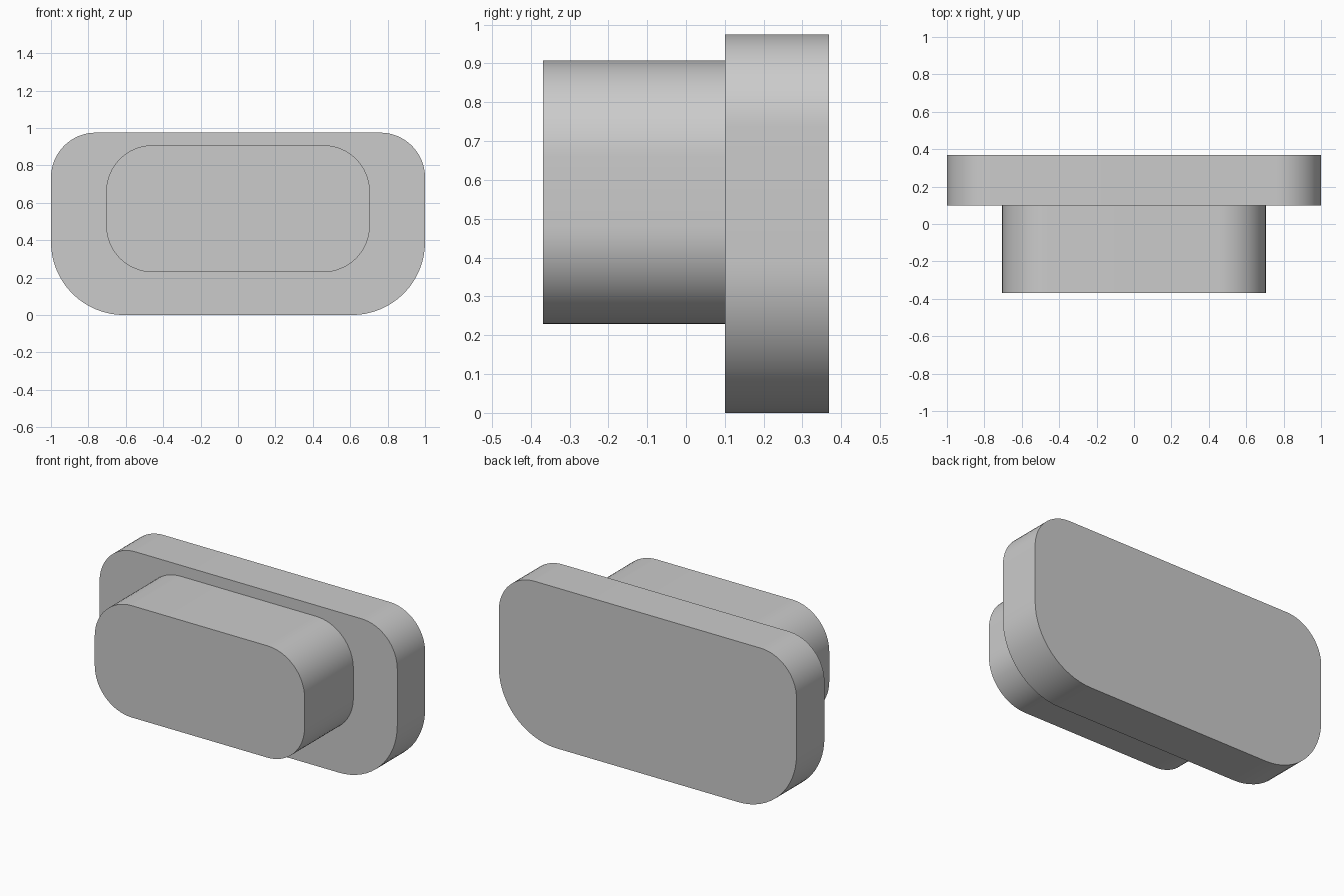
import bpy, bmesh, math

cube = bpy.data.objects.get("Cube")
if cube:
    bpy.data.objects.remove(cube, do_unlink=True)

grey = bpy.data.materials.new("light grey")
grey.use_nodes = True
colour = (0.6, 0.6, 0.6, 1)
grey.diffuse_color = colour
grey.node_tree.nodes["Principled BSDF"].inputs["Base Color"].default_value = colour


def rounded_block(name, half_width, bottom, top, front, back, low_radius, high_radius, steps=16):
    """Extrude a rounded rectangle outline from front to back."""
    outline = []
    corners = [(1, -1, low_radius, -90), (1, 1, high_radius, 0),
               (-1, 1, high_radius, 90), (-1, -1, low_radius, 180)]
    for side, up, r, start in corners:
        cx = side * (half_width - r)
        cz = top - r if up > 0 else bottom + r
        for i in range(steps + 1):
            a = math.radians(start + 90 * i / steps)
            outline.append((cx + r * math.cos(a), front, cz + r * math.sin(a)))

    bm = bmesh.new()
    face = bm.faces.new([bm.verts.new(p) for p in outline])
    result = bmesh.ops.extrude_face_region(bm, geom=[face], use_keep_orig=True)
    moved = [v for v in result["geom"] if isinstance(v, bmesh.types.BMVert)]
    bmesh.ops.translate(bm, verts=moved, vec=(0, back - front, 0))
    bmesh.ops.recalc_face_normals(bm, faces=bm.faces)
    mesh = bpy.data.meshes.new(name)
    bm.to_mesh(mesh)
    bm.free()

    obj = bpy.data.objects.new(name, mesh)
    bpy.context.collection.objects.link(obj)
    mesh.materials.append(grey)
    bpy.ops.object.select_all(action="DESELECT")
    obj.select_set(True)
    bpy.context.view_layer.objects.active = obj
    bpy.ops.object.shade_smooth_by_angle(angle=math.radians(30))
    return obj


# Wide plate at the back, with fuller lower corners
rounded_block("back_plate", 1.0, 0.0, 0.975, 0.1, 0.368, 0.39, 0.24)
# Smaller block standing out in front of it
rounded_block("front_block", 0.705, 0.229, 0.908, -0.368, 0.1, 0.25, 0.25)
